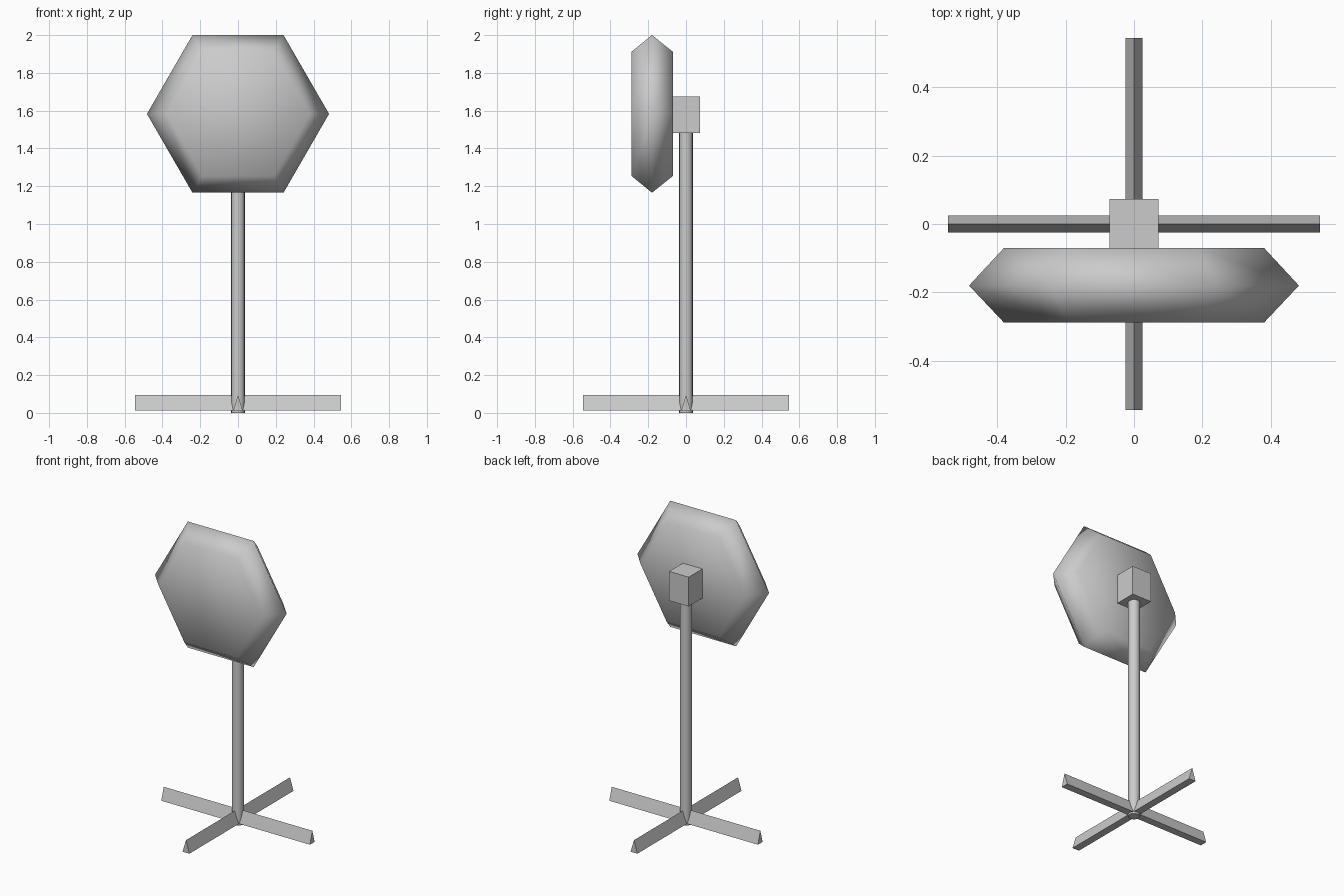
import bpy
import bmesh
import math
from mathutils import Matrix

cube = bpy.data.objects.get("Cube")
if cube:
    bpy.data.objects.remove(cube, do_unlink=True)

# One grey finish for every part
grey = bpy.data.materials.new("plain grey")
grey.use_nodes = True
grey.diffuse_color = (0.6, 0.6, 0.6, 1)
grey.node_tree.nodes["Principled BSDF"].inputs["Base Color"].default_value = (0.6, 0.6, 0.6, 1)


def make(name, bm, smooth=False):
    bmesh.ops.recalc_face_normals(bm, faces=bm.faces)
    mesh = bpy.data.meshes.new(name)
    for face in bm.faces:
        face.smooth = smooth
    bm.to_mesh(mesh)
    bm.free()
    mesh.materials.append(grey)
    obj = bpy.data.objects.new(name, mesh)
    bpy.context.collection.objects.link(obj)
    return obj


def loft(name, rings, smooth=False):
    """Join equal-sized rings of points and cap both ends."""
    bm = bmesh.new()
    loops = [[bm.verts.new(p) for p in ring] for ring in rings]
    for a, b in zip(loops, loops[1:]):
        n = len(a)
        for i in range(n):
            j = (i + 1) % n
            bm.faces.new((a[i], a[j], b[j], b[i]))
    bm.faces.new(loops[0])
    bm.faces.new(loops[-1])
    return make(name, bm, smooth)


def hexagon(radius, y, z):
    angles = [math.radians(60 * i) for i in range(6)]
    return [(radius * math.cos(a), y, z + radius * math.sin(a)) for a in angles]


# Softly shaded hexagonal head, widest at its middle
loft("head", [hexagon(r, y, 1.583) for r, y in ((0.38, -0.288), (0.482, -0.18), (0.38, -0.07))], smooth=True)

# Mounting block behind the head
bm = bmesh.new()
bmesh.ops.create_cube(bm, size=1, matrix=Matrix.Translation((0, 0.002, 1.578)) @ Matrix.Diagonal((0.143, 0.143, 0.194, 1)))
make("mount_block", bm)

# Round pole
bm = bmesh.new()
bmesh.ops.create_cone(bm, cap_ends=True, segments=16, radius1=0.036, radius2=0.036, depth=1.5,
                      matrix=Matrix.Translation((0, 0, 0.75)))
pole = make("pole", bm)
bpy.context.view_layer.objects.active = pole
pole.select_set(True)
bpy.ops.object.shade_smooth_by_angle(angle=math.radians(40))

# Crossed triangular feet
for name, turn in (("foot_bar_side", 0), ("foot_bar_front", 90)):
    bar = loft(name, [[(x, -0.025, 0.012), (x, 0.025, 0.012), (x, 0, 0.095)] for x in (-0.544, 0.544)])
    bar.data.transform(Matrix.Rotation(math.radians(turn), 4, "Z"))
